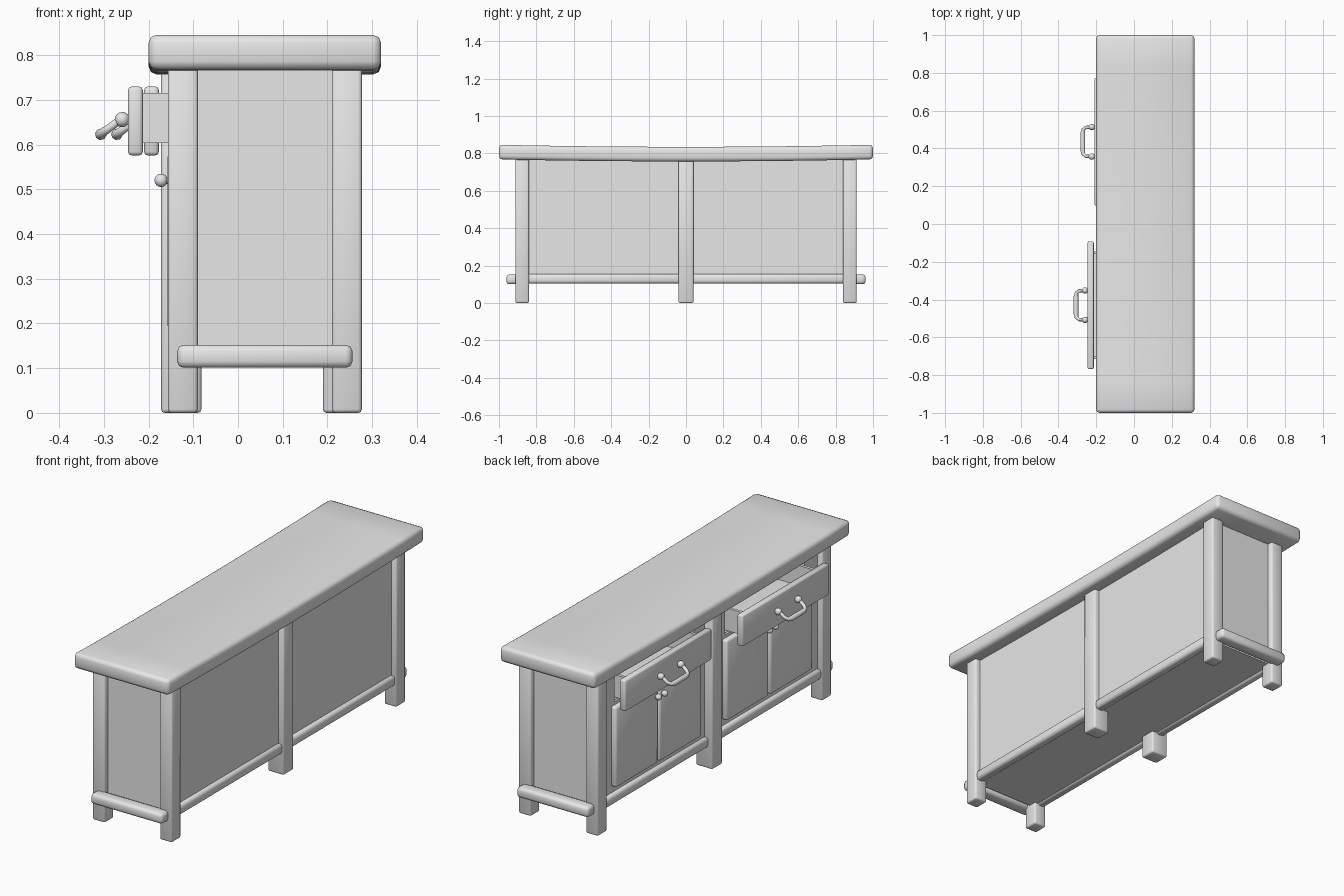
import bpy, bmesh, math
from mathutils import Vector

cube = bpy.data.objects.get("Cube")
if cube:
    bpy.data.objects.remove(cube, do_unlink=True)

GREY = (0.8, 0.8, 0.8, 1.0)
mat = bpy.data.materials.new("plain_grey")
mat.use_nodes = True
mat.diffuse_color = GREY
for node in mat.node_tree.nodes:
    if node.type == 'BSDF_PRINCIPLED':
        node.inputs["Base Color"].default_value = GREY


def finish(name, mesh, angle=50):
    ob = bpy.data.objects.new(name, mesh)
    bpy.context.scene.collection.objects.link(ob)
    mesh.materials.clear()
    mesh.materials.append(mat)
    bpy.ops.object.select_all(action='DESELECT')
    ob.select_set(True)
    bpy.context.view_layer.objects.active = ob
    bpy.ops.object.shade_smooth_by_angle(angle=math.radians(angle))
    return ob


def box(name, x, y, z, bevel=0.0, segments=2, cuts=0, bend=None):
    """Box from (min, max) ranges, with rounded edges and an optional bend."""
    bm = bmesh.new()
    bmesh.ops.create_cube(bm, size=1)
    for v in bm.verts:
        v.co = Vector([r[0] + (c + 0.5) * (r[1] - r[0]) for c, r in zip(v.co, (x, y, z))])
    if bevel:
        bmesh.ops.bevel(bm, geom=bm.edges[:], offset=bevel, segments=segments,
                        profile=0.5, affect='EDGES')
    # slices along y let the part sag
    for i in range(1, cuts + 1):
        at = y[0] + (y[1] - y[0]) * i / (cuts + 1)
        bmesh.ops.bisect_plane(bm, geom=bm.verts[:] + bm.edges[:] + bm.faces[:],
                               plane_co=(0, at, 0), plane_no=(0, 1, 0))
    if bend:
        for v in bm.verts:
            v.co.z += bend(v.co)
    bmesh.ops.recalc_face_normals(bm, faces=bm.faces[:])
    mesh = bpy.data.meshes.new(name)
    bm.to_mesh(mesh)
    bm.free()
    return finish(name, mesh)


def ball(name, centre, radius):
    bm = bmesh.new()
    bmesh.ops.create_uvsphere(bm, u_segments=12, v_segments=8, radius=radius)
    bmesh.ops.translate(bm, verts=bm.verts[:], vec=centre)
    mesh = bpy.data.meshes.new(name)
    bm.to_mesh(mesh)
    bm.free()
    return finish(name, mesh, 60)


def tube(name, points, radii):
    """Round bar through the points, converted to a mesh."""
    curve = bpy.data.curves.new(name, 'CURVE')
    curve.dimensions = '3D'
    curve.bevel_depth = 1.0
    curve.bevel_resolution = 2
    curve.use_fill_caps = True
    spline = curve.splines.new('POLY')
    spline.points.add(len(points) - 1)
    for p, co, r in zip(spline.points, points, radii):
        p.co = (*co, 1)
        p.radius = r
    temp = bpy.data.objects.new(name + "_path", curve)
    bpy.context.scene.collection.objects.link(temp)
    bpy.context.view_layer.update()
    mesh = bpy.data.meshes.new_from_object(temp.evaluated_get(bpy.context.evaluated_depsgraph_get()))
    bpy.data.objects.remove(temp, do_unlink=True)
    return finish(name, mesh, 60)


# sagging top board
box("top_board", (-0.2, 0.32), (-1, 1), (0.768, 0.846), 0.018, 2, 11,
    lambda c: -0.011 * (1 - c.y ** 2))

# legs: four at the corners, two wider ones in the middle
for side in (-1, 1):
    ys = sorted((side * 0.84, side * 0.912))
    box("front_corner_leg", (-0.157, -0.09), ys, (0, 0.775), 0.008)
    box("back_corner_leg", (0.21, 0.277), ys, (0, 0.775), 0.008)
box("front_middle_leg", (-0.172, -0.082), (-0.04, 0.04), (0, 0.765), 0.008)
box("back_middle_leg", (0.19, 0.277), (-0.04, 0.04), (0, 0.765), 0.008)

# carcass panels
box("floor_panel", (-0.13, 0.25), (-0.88, 0.88), (0.112, 0.14))
box("back_panel", (0.235, 0.25), (-0.88, 0.88), (0.12, 0.772))
for side in (-1, 1):
    box("end_panel", (-0.13, 0.25), sorted((side * 0.865, side * 0.885)), (0.12, 0.772))
    # low rails across each end, outside the legs
    box("end_rail", (-0.136, 0.256), sorted((side * 0.895, side * 0.96)),
        (0.101, 0.152), 0.014)
    # low rails along the front and back of each bay
    span = sorted((side * 0.03, side * 0.85))
    box("back_rail", (0.225, 0.27), span, (0.104, 0.154), 0.014)
    box("front_rail", (-0.15, -0.105), span, (0.104, 0.154), 0.014)

# each bay: pull distance differs between the two drawers
for bay, face in ((-0.43, -0.246), (0.435, -0.21)):
    # front frame with an opening for the drawer
    box("bay_panel", (-0.13, -0.115), (bay - 0.41, bay + 0.41), (0.13, 0.595))
    box("bay_top_strip", (-0.13, -0.115), (bay - 0.41, bay + 0.41), (0.725, 0.765))
    box("drawer_shelf", (-0.12, 0.24), (bay - 0.41, bay + 0.41), (0.585, 0.597))
    for side in (-1, 1):
        box("bay_stile", (-0.13, -0.115),
            sorted((bay + side * 0.31, bay + side * 0.41)), (0.59, 0.73))

    # pair of doors with knobs beside the gap
    for side in (-1, 1):
        box("door", (-0.158, -0.125), sorted((bay + side * 0.006, bay + side * 0.335)),
            (0.185, 0.582), 0.011)
        at = bay + side * 0.024
        ball("door_knob", (-0.172, at, 0.52), 0.015)
        tube("door_knob_stem", [(-0.17, at, 0.52), (-0.15, at, 0.52)], [0.007, 0.009])

    # drawer: face board and open box
    box("drawer_face", (face, face + 0.033), (bay - 0.338, bay + 0.338), (0.576, 0.73), 0.008)
    near, far = face + 0.025, face + 0.38
    box("drawer_bottom", (near, far), (bay - 0.285, bay + 0.285), (0.604, 0.616))
    box("drawer_back", (far - 0.015, far), (bay - 0.285, bay + 0.285), (0.604, 0.715))
    for side in (-1, 1):
        box("drawer_side", (near, far),
            sorted((bay + side * 0.27, bay + side * 0.285)), (0.604, 0.715))

    # drooping drawer handle with rounded mounts
    half = [(0.004, 0.078, 0.658, 0.009), (-0.018, 0.078, 0.655, 0.009),
            (-0.045, 0.076, 0.635, 0.009), (-0.058, 0.066, 0.626, 0.010),
            (-0.061, 0.045, 0.623, 0.013)]
    path = [(face + dx, bay + dy, z) for dx, dy, z, r in half]
    path += [(face + dx, bay - dy, z) for dx, dy, z, r in reversed(half)]
    radii = [p[3] for p in half]
    tube("drawer_handle", path, radii + radii[::-1])
    for side in (-1, 1):
        ball("handle_mount", (face - 0.013, bay + side * 0.078, 0.656), 0.017)
